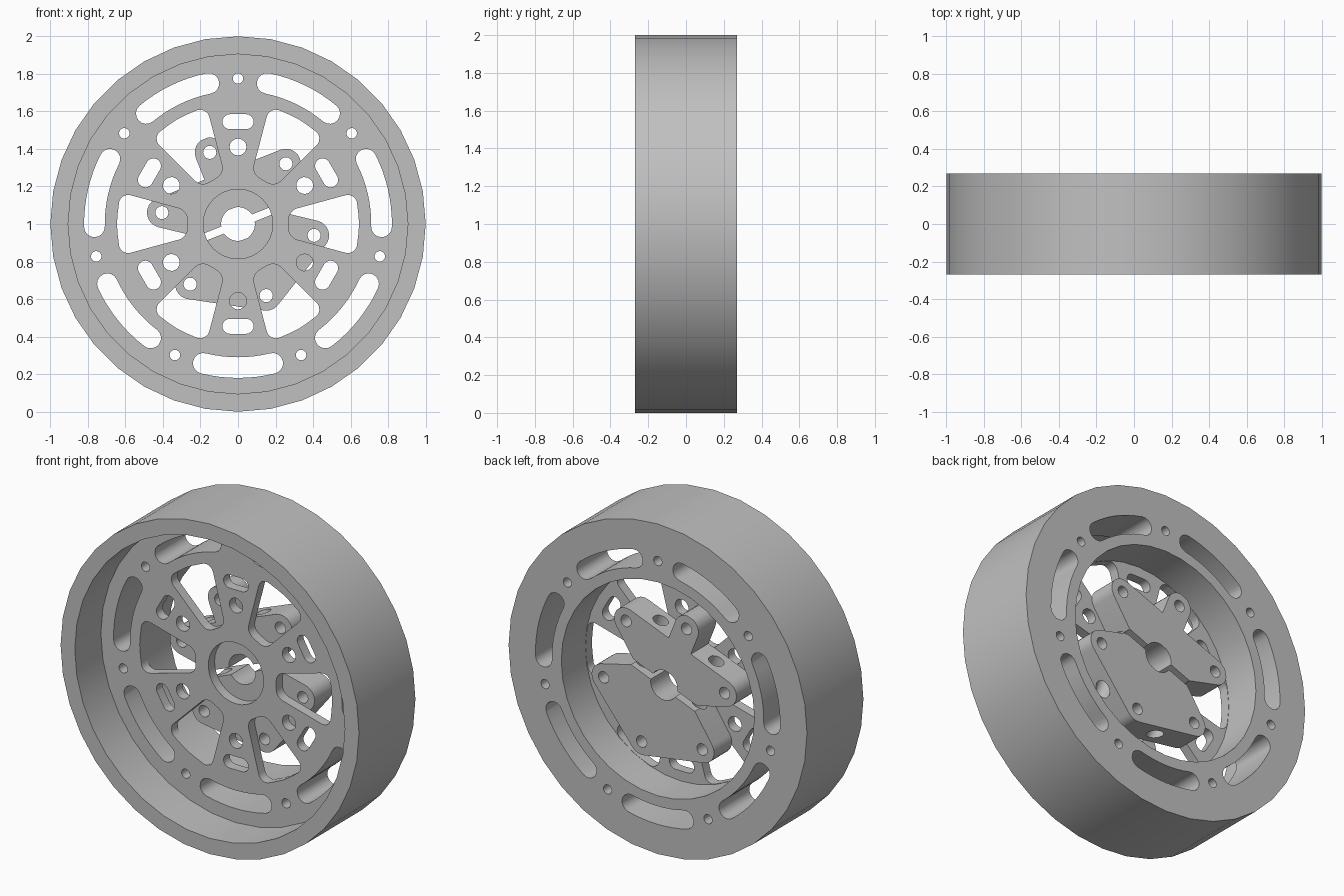
import bpy, bmesh, math
from mathutils import Matrix, Vector
from mathutils.geometry import convex_hull_2d

cube = bpy.data.objects.get("Cube")
if cube:
    bpy.data.objects.remove(cube, do_unlink=True)

GREY = (0.53, 0.53, 0.53, 1)
mat = bpy.data.materials.new("plain grey")
mat.use_nodes = True
mat.diffuse_color = GREY
mat.node_tree.nodes["Principled BSDF"].inputs["Base Color"].default_value = GREY

CLAMP_TILT = math.radians(21.5)
Y_FRONT, Y_WEB, Y_WEB_BACK, Y_CLAMP, Y_BACK = -0.27, -0.02, 0.04, 0.21, 0.27


# ---- outline helpers ----
def arc(cx, cy, r, a0, a1, n):
    angles = [math.radians(a0 + (a1 - a0) * i / n) for i in range(n + 1)]
    return [(cx + r * math.cos(a), cy + r * math.sin(a)) for a in angles]


def circle(cx, cy, r, n=16):
    return arc(cx, cy, r, 0, 360, n)[:-1]


def hull(*discs):
    pts = [Vector(p) for d in discs for p in circle(*d, 20)]
    return [tuple(pts[i]) for i in convex_hull_2d(pts)]


def turn(pts, a):
    c, s = math.cos(a), math.sin(a)
    return [(c * x - s * y, s * x + c * y) for x, y in pts]


def spread(pts, count, start):
    """Copies of an outline drawn on the +x axis, spread round the centre."""
    return [turn(pts, math.radians(start + 360 * k / count)) for k in range(count)]


# ---- solid helpers ----
def finish(name, mesh):
    ob = bpy.data.objects.new(name, mesh)
    bpy.context.collection.objects.link(ob)
    mesh.materials.clear()
    mesh.materials.append(mat)
    return ob


def plate(name, outlines, y0, y1):
    """Extrude an outline with holes from y0 to y1, standing upright."""
    cu = bpy.data.curves.new(name, "CURVE")
    cu.dimensions = "2D"
    cu.fill_mode = "BOTH"
    cu.extrude = (y1 - y0) / 2
    for pts in outlines:
        sp = cu.splines.new("POLY")
        sp.points.add(len(pts) - 1)
        for p, (x, y) in zip(sp.points, pts):
            p.co = (x, y, 0, 1)
        sp.use_cyclic_u = True
    tmp = bpy.data.objects.new(name + "_curve", cu)
    bpy.context.collection.objects.link(tmp)
    dg = bpy.context.evaluated_depsgraph_get()
    mesh = bpy.data.meshes.new_from_object(tmp.evaluated_get(dg))
    bpy.data.objects.remove(tmp, do_unlink=True)
    bpy.data.curves.remove(cu)
    mesh.transform(Matrix.Translation((0, (y0 + y1) / 2, 1)) @ Matrix.Rotation(math.pi / 2, 4, "X"))
    bm = bmesh.new()
    bm.from_mesh(mesh)
    bmesh.ops.remove_doubles(bm, verts=bm.verts, dist=1e-5)
    bmesh.ops.recalc_face_normals(bm, faces=bm.faces)
    bm.to_mesh(mesh)
    bm.free()
    mesh.name = name
    return finish(name, mesh)


# ---- rim: outer band, and the slotted back flange ----
slot = (arc(0, 0, 0.82, -14, 14, 8) + arc(0.765 * math.cos(math.radians(14)), 0.765 * math.sin(math.radians(14)), 0.055, 14, 194, 8)[1:-1]
        + arc(0, 0, 0.71, 14, -14, 8) + arc(0.765 * math.cos(math.radians(14)), -0.765 * math.sin(math.radians(14)), 0.055, 166, 346, 8)[1:-1])
rim_holes = spread(slot, 7, -90) + spread(circle(0.775, 0, 0.028), 7, 90)

parts = [plate("outer_band", [circle(0, 0, 1, 36), circle(0, 0, 0.905, 36)], Y_FRONT, Y_BACK)]
parts.append(plate("back_flange", [circle(0, 0, 0.905, 36), circle(0, 0, 0.647, 36)] + rim_holes,
                   Y_WEB_BACK, Y_BACK))

# ---- spoked web ----
window = hull((0.33, -0.025, 0.06), (0.33, 0.025, 0.06), (0.585, -0.105, 0.05), (0.585, 0.105, 0.05),
              (0.625, 0.055, 0.016), (0.625, -0.055, 0.016), (0.63, 0, 0.015))
spoke_slot = hull((0.545, -0.043, 0.04), (0.545, 0.043, 0.04))
parts.append(plate("spoked_web", [circle(0, 0, 0.905, 36), circle(0, 0, 0.185, 32)] + rim_holes
                   + spread(window, 6, 0) + spread(spoke_slot, 6, 30)
                   + spread(circle(0.41, 0, 0.045), 6, 30), Y_WEB, Y_WEB_BACK))


# ---- shaft clamp in two halves ----
def mirrored(right):
    return right + [(-x, y) for x, y in reversed(right)]


LX, LY, LR = 0.355, 0.205, 0.08
upper = (arc(0, 0, 0.09, 90, 13, 6)[1:] + [(0.23, 0.02)] + arc(LX, LY, LR, -55, 90, 8)
         + [(0.08, 0.285)] + arc(0, 0.41, LR, 0, 90, 6)[:-1])
lower = (arc(0, 0, 0.09, -90, -13, 6)[1:] + [(0.23, -0.02)] + arc(LX, -LY, LR, 55, -60, 8)
         + arc(0, -0.41, LR, -60, -88, 3))


def clamp_half(name, right, side):
    holes = [circle(x, side * y, 0.035) for x, y in ((LX, LY), (0, 0.41), (-LX, LY))]
    outlines = [turn(p, CLAMP_TILT) for p in [mirrored(right)] + holes]
    ob = plate(name, outlines, Y_WEB_BACK, Y_CLAMP)
    # cross screw holes pulling the halves together
    bm = bmesh.new()
    for u in (-0.2, 0.2):
        m = (Matrix.Translation((0, (Y_WEB_BACK + Y_CLAMP) / 2, 1)) @ Matrix.Rotation(-CLAMP_TILT, 4, "Y")
             @ Matrix.Translation((u, 0, 0)))
        bmesh.ops.create_cone(bm, cap_ends=True, segments=16, radius1=0.045, radius2=0.045, depth=1.2, matrix=m)
    mesh = bpy.data.meshes.new("screw_cutter")
    bm.to_mesh(mesh)
    bm.free()
    cutter = finish("screw_cutter", mesh)
    cutter.hide_render = True
    mod = ob.modifiers.new("screw_holes", "BOOLEAN")
    mod.operation = "DIFFERENCE"
    mod.solver = "EXACT"
    mod.object = cutter
    dg = bpy.context.evaluated_depsgraph_get()
    cut = bpy.data.meshes.new_from_object(ob.evaluated_get(dg))
    ob.modifiers.clear()
    ob.data = cut
    bpy.data.objects.remove(cutter, do_unlink=True)
    cut.materials.clear()
    cut.materials.append(mat)
    for f in cut.polygons:
        f.material_index = 0
    return ob


parts.append(clamp_half("clamp_upper_half", upper, 1))
parts.append(clamp_half("clamp_lower_half", lower, -1))

# ---- smooth round walls, keep edges sharp ----
bpy.ops.object.select_all(action="DESELECT")
for ob in parts:
    ob.select_set(True)
bpy.context.view_layer.objects.active = parts[0]
bpy.ops.object.shade_smooth_by_angle(angle=math.radians(32))
